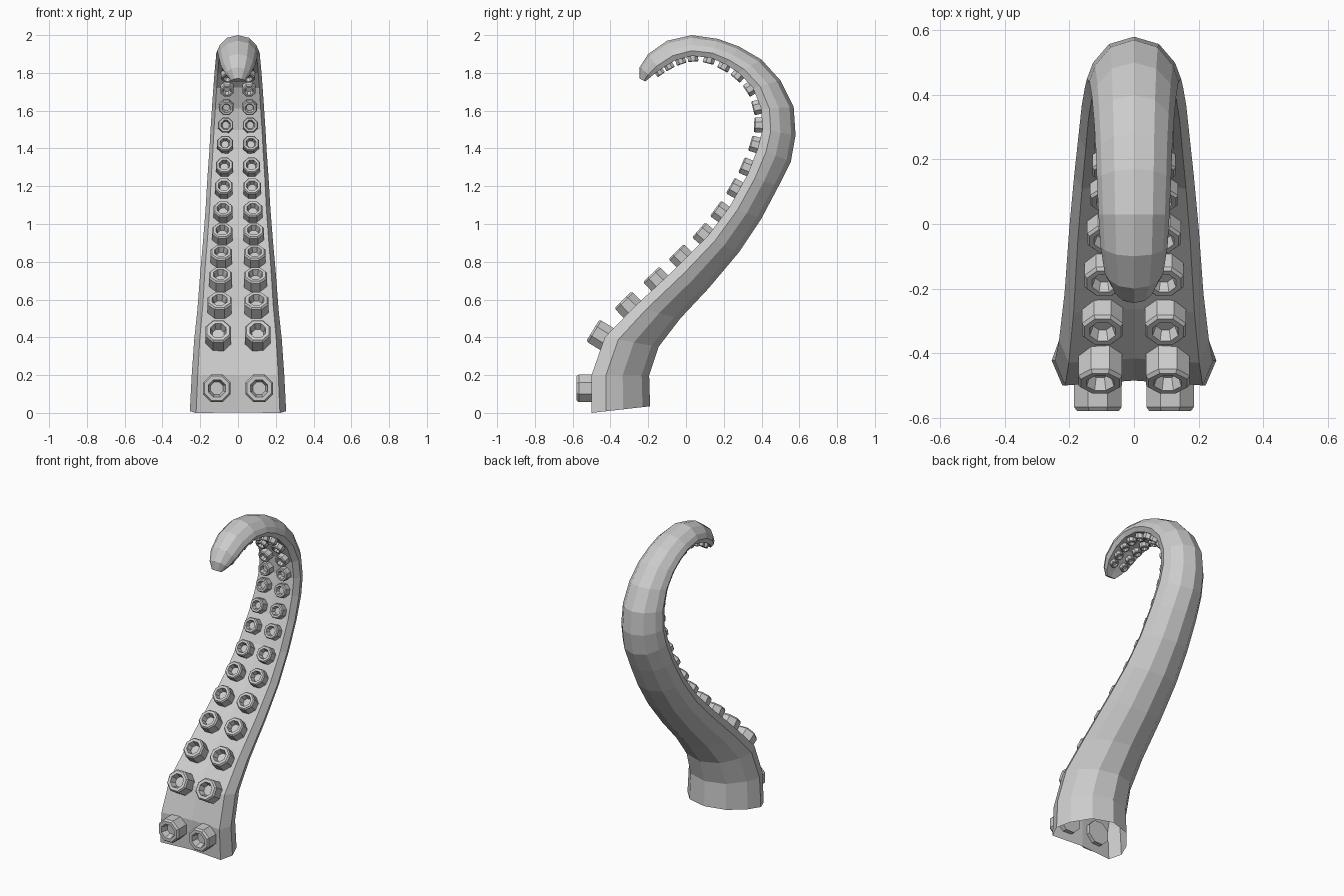
import bpy, bmesh, math
from mathutils import Vector

if "Cube" in bpy.data.objects:
    bpy.data.objects.remove(bpy.data.objects["Cube"], do_unlink=True)

# One plain material
grey = bpy.data.materials.new("soft grey")
grey.use_nodes = True
color = (0.6, 0.6, 0.6, 1)
grey.diffuse_color = color
grey.node_tree.nodes["Principled BSDF"].inputs["Base Color"].default_value = color


def finish(bm, name):
    bmesh.ops.recalc_face_normals(bm, faces=bm.faces)
    mesh = bpy.data.meshes.new(name)
    bm.to_mesh(mesh)
    bm.free()
    mesh.materials.append(grey)
    obj = bpy.data.objects.new(name, mesh)
    bpy.context.collection.objects.link(obj)
    return obj


# Rings along the arm: back y, back z, front y, front z, half width
rings = [
    (-.19, .035, -.5, 0, .255), (-.195, .2, -.5, .2, .245),
    (-.145, .35, -.43, .4, .232), (-.03, .5, -.275, .56, .215),
    (.12, .66, -.05, .77, .2), (.28, .85, .11, .93, .185),
    (.4, 1.03, .23, 1.09, .172), (.49, 1.2, .325, 1.26, .162),
    (.555, 1.33, .38, 1.4, .152), (.58, 1.47, .405, 1.5, .146),
    (.57, 1.62, .398, 1.61, .138), (.5, 1.76, .355, 1.72, .13),
    (.4, 1.87, .28, 1.8, .123), (.28, 1.94, .21, 1.845, .118),
    (.17, 1.98, .13, 1.88, .115), (.03, 2, .03, 1.89, .11),
    (-.1, 1.97, -.06, 1.865, .104), (-.2, 1.9, -.14, 1.815, .09),
    (-.245, 1.83, -.185, 1.78, .065), (-.245, 1.77, -.215, 1.755, .035),
]

# Half cross-section: share of half width, share of depth from back to front
half = [(0, 0), (.53, .13), (.87, .46), (1, .75), (.87, 1), (0, .95)]
section = half + [(-u, v) for u, v in half[-2:0:-1]]

# Arm: loft through the rings, open at the base and capped at the tip
bm = bmesh.new()
loops = []
for by, bz, fy, fz, w in rings:
    back, front = Vector((0, by, bz)), Vector((0, fy, fz))
    loops.append([bm.verts.new(back.lerp(front, v) + Vector((u * w, 0, 0)))
                  for u, v in section])
n = len(section)
for a, b in zip(loops, loops[1:]):
    for i in range(n):
        j = (i + 1) % n
        bm.faces.new((a[i], a[j], b[j], b[i]))
bm.faces.new(loops[-1])
finish(bm, "tentacle_arm")


def along_front(s):
    """Point and half width at a distance along the front of the arm."""
    for p, q in zip(rings, rings[1:]):
        a, b = Vector((0, *p[2:4])), Vector((0, *q[2:4]))
        length = (b - a).length
        if s <= length or q is rings[-1]:
            t = s / length
            return a.lerp(b, t), p[4] + (q[4] - p[4]) * t
        s -= length


# Sucker cup profile: radius and height, as shares of the sucker radius
cup = [(1, -.45), (1, .85), (.88, 1), (.62, 1), (.45, .45)]


def add_sucker(bm, centre, normal, radius):
    side = Vector((1, 0, 0))
    up = normal.cross(side)
    prev = None
    for r, h in cup:
        loop = []
        for k in range(8):
            angle = math.pi * (k + .5) / 4
            offset = side * math.cos(angle) + up * math.sin(angle)
            loop.append(bm.verts.new(centre + offset * r * radius + normal * h * radius))
        if prev is None:
            bm.faces.new(loop[::-1])
        else:
            for k in range(8):
                j = (k + 1) % 8
                bm.faces.new((prev[k], prev[j], loop[j], loop[k]))
        prev = loop
    bm.faces.new(prev)


# Two rows of suckers, shrinking toward the tip
spots = [.13, .41, .62, .82, 1, 1.17, 1.32, 1.47, 1.6, 1.73, 1.84, 1.94,
         2.05, 2.15, 2.24, 2.33, 2.42, 2.49, 2.56, 2.62]
for name, sign in (("left_suckers", 1), ("right_suckers", -1)):
    bm = bmesh.new()
    for s in spots:
        centre, width = along_front(s)
        tangent = (along_front(s + .07)[0] - along_front(s - .07)[0]).normalized()
        normal = Vector((0, -tangent.z, tangent.y))
        radius = .082 * (1 - s / 3.6) ** .9
        centre.x = sign * width * .45
        add_sucker(bm, centre, normal, radius)
    finish(bm, name)
